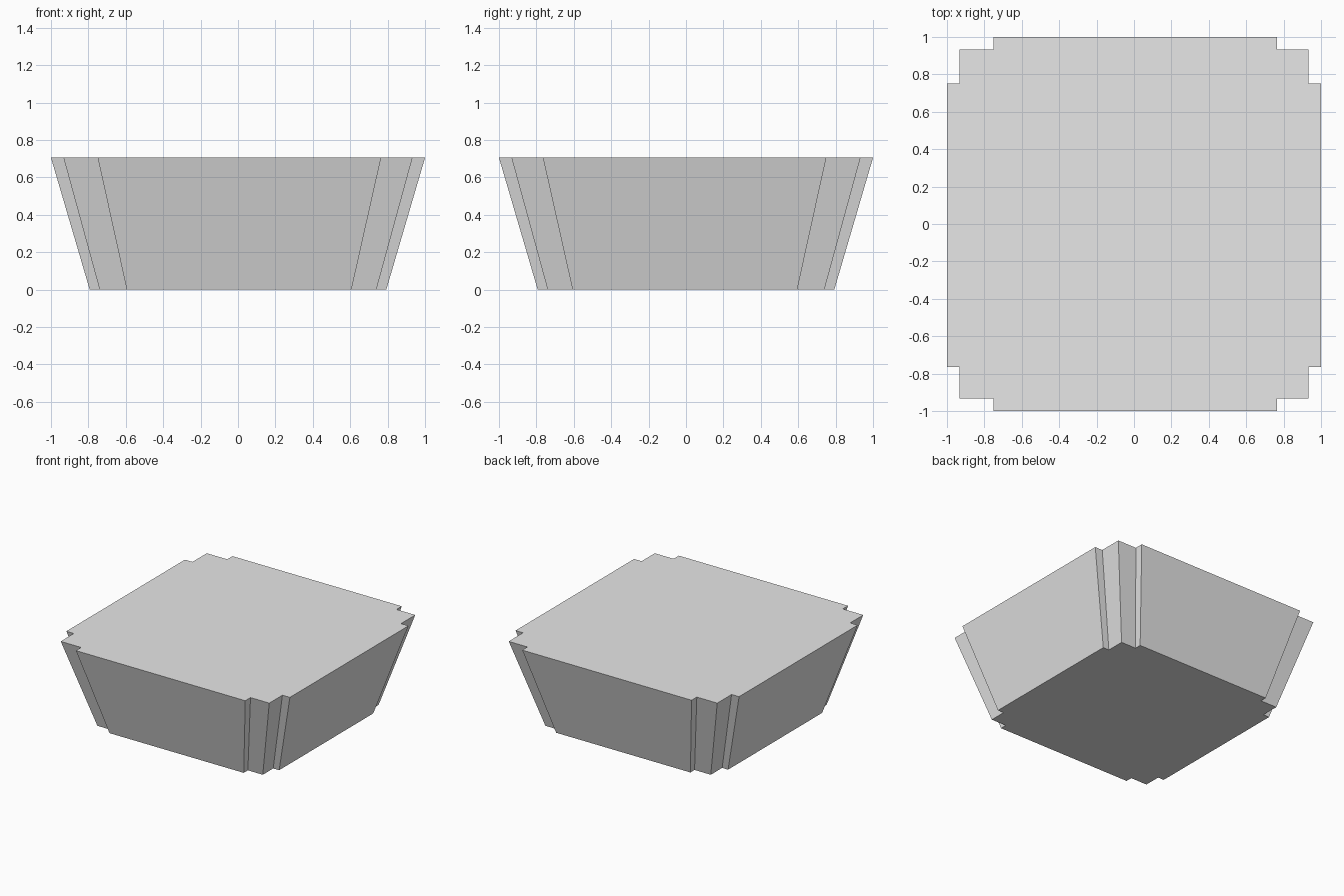
import bpy
import bmesh

HEIGHT = 0.705
BASE_SCALE = 0.793

cube = bpy.data.objects.get("Cube")
if cube:
    bpy.data.objects.remove(cube, do_unlink=True)

# Plain grey material
grey = bpy.data.materials.new("light_grey")
grey.use_nodes = True
colour = (0.8, 0.8, 0.8, 1)
grey.diffuse_color = colour
grey.node_tree.nodes["Principled BSDF"].inputs["Base Color"].default_value = colour

# Square outline with stepped corners, the long edges slightly off centre
edge, step, low, high = 1.0, 0.933, 0.75, 0.765
outline = [
    (-low, -edge), (high, -edge), (high, -step), (step, -step), (step, -high),
    (edge, -high), (edge, low), (step, low), (step, step), (high, step),
    (high, edge), (-low, edge), (-low, step), (-step, step), (-step, low),
    (-edge, low), (-edge, -high), (-step, -high), (-step, -step), (-low, -step),
]

# Solid body tapering down to a smaller base
bm = bmesh.new()
base = [bm.verts.new((x * BASE_SCALE, y * BASE_SCALE, 0)) for x, y in outline]
top = [bm.verts.new((x, y, HEIGHT)) for x, y in outline]
bm.faces.new(top)
bm.faces.new(base[::-1])
for i in range(len(outline)):
    j = (i + 1) % len(outline)
    bm.faces.new((base[i], base[j], top[j], top[i]))
bmesh.ops.recalc_face_normals(bm, faces=bm.faces)

mesh = bpy.data.meshes.new("tapered_block")
bm.to_mesh(mesh)
bm.free()
mesh.materials.append(grey)
block = bpy.data.objects.new("tapered_block", mesh)
bpy.context.collection.objects.link(block)
